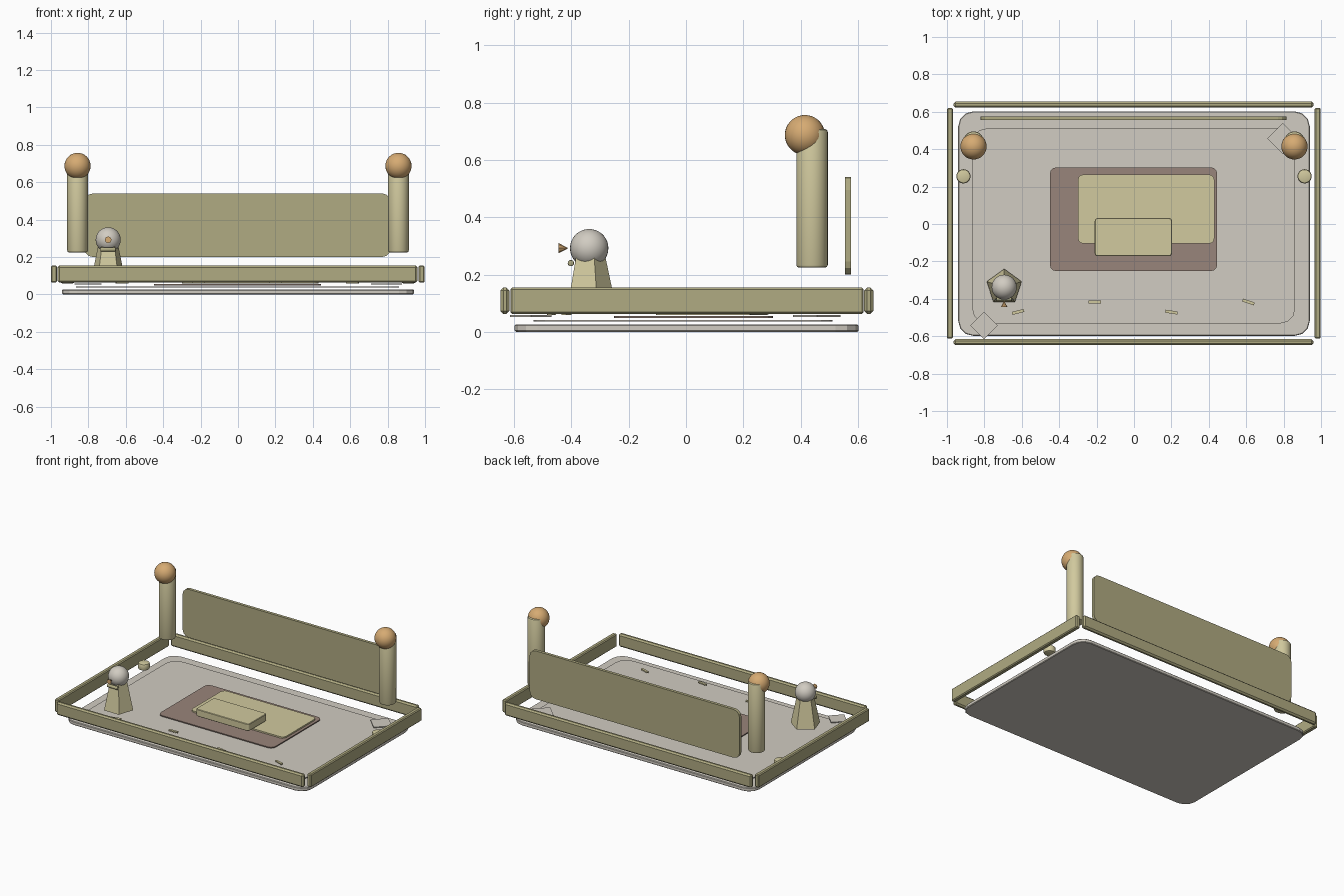
import bpy, bmesh, math
from mathutils import Matrix, Vector

if "Cube" in bpy.data.objects:
    bpy.data.objects.remove(bpy.data.objects["Cube"])


def material(name, rgb):
    m = bpy.data.materials.new(name)
    lin = [c / 12.92 if c <= 0.04045 else ((c + 0.055) / 1.055) ** 2.4 for c in rgb]
    m.diffuse_color = (*lin, 1)
    m.use_nodes = True
    m.node_tree.nodes["Principled BSDF"].inputs["Base Color"].default_value = m.diffuse_color
    return m


GREY = material("warm_grey", (0.82, 0.80, 0.76))
KHAKI = material("light_khaki", (0.82, 0.79, 0.62))
OLIVE = material("dark_khaki", (0.69, 0.67, 0.51))
ORANGE = material("orange_tan", (0.84, 0.67, 0.45))
BROWN = material("dull_brown", (0.60, 0.52, 0.48))


def finish(bm, name, mat, bevel=0.0, segments=1, smooth=False):
    if bevel:
        edges = [e for e in bm.edges if e.calc_face_angle(0) > 0.8]
        bmesh.ops.bevel(bm, geom=edges, offset=bevel, segments=segments,
                        profile=0.5, affect='EDGES', clamp_overlap=True)
    bmesh.ops.recalc_face_normals(bm, faces=bm.faces)
    me = bpy.data.meshes.new(name)
    bm.to_mesh(me)
    bm.free()
    ob = bpy.data.objects.new(name, me)
    bpy.context.collection.objects.link(ob)
    me.materials.append(mat)
    if smooth:
        bpy.ops.object.select_all(action='DESELECT')
        ob.select_set(True)
        bpy.context.view_layer.objects.active = ob
        bpy.ops.object.shade_smooth_by_angle(angle=math.radians(40))
    return ob


def box(name, mat, x, y, z, bevel=0.0, turn=0.0):
    """Box from (min, max) ranges, turned about its own vertical axis."""
    bm = bmesh.new()
    size = Vector((x[1] - x[0], y[1] - y[0], z[1] - z[0]))
    mid = Vector((sum(x), sum(y), sum(z))) / 2
    m = (Matrix.Translation(mid) @ Matrix.Rotation(math.radians(turn), 4, 'Z')
         @ Matrix.Diagonal((*size, 1)))
    bmesh.ops.create_cube(bm, size=1, matrix=m)
    return finish(bm, name, mat, bevel)


def plate(name, mat, a, b, depth, radius, upright=False, bevel=0.0, steps=3):
    """Rounded rectangle over ranges a, b, extruded through depth."""
    bm = bmesh.new()
    pts = []
    corners = [(a[1], b[1], -1, -1), (a[0], b[1], 1, -1), (a[0], b[0], 1, 1), (a[1], b[0], -1, 1)]
    for q, (u, v, su, sv) in enumerate(corners):
        for i in range(steps + 1):
            t = math.pi / 2 * (q + i / steps)
            pts.append((u + su * radius + radius * math.cos(t),
                        v + sv * radius + radius * math.sin(t)))
    place = (lambda u, v, d: (u, d, v)) if upright else (lambda u, v, d: (u, v, d))
    face = bm.faces.new([bm.verts.new(place(u, v, depth[0])) for u, v in pts])
    new = bmesh.ops.extrude_face_region(bm, geom=[face])["geom"]
    shift = Vector(place(0, 0, depth[1] - depth[0]))
    bmesh.ops.translate(bm, vec=shift, verts=[g for g in new if isinstance(g, bmesh.types.BMVert)])
    return finish(bm, name, mat, bevel)


def cone(name, mat, centre, r1, r2, height, sides, matrix=Matrix(), bevel=0.0, smooth=True):
    bm = bmesh.new()
    bmesh.ops.create_cone(bm, cap_ends=True, segments=sides, radius1=r1, radius2=r2,
                          depth=height, matrix=Matrix.Translation(centre) @ matrix)
    return finish(bm, name, mat, bevel, 2, smooth)


def ball(name, mat, centre, r):
    bm = bmesh.new()
    bmesh.ops.create_uvsphere(bm, u_segments=32, v_segments=18, radius=r,
                              matrix=Matrix.Translation(centre))
    return finish(bm, name, mat, smooth=True)


# Base slab and the layers on it
plate("base_slab", GREY, (-0.94, 0.94), (-0.598, 0.602), (0, 0.026), 0.08, bevel=0.004)
plate("inner_sheet", GREY, (-0.865, 0.862), (-0.532, 0.512), (0.036, 0.042), 0.08)
plate("centre_mat", BROWN, (-0.45, 0.445), (-0.252, 0.303), (0.048, 0.055), 0.035)
plate("offset_panel", KHAKI, (-0.30, 0.43), (-0.105, 0.265), (0.059, 0.069), 0.03)
plate("centre_block", KHAKI, (-0.21, 0.203), (-0.172, 0.032), (0.077, 0.127), 0.016, bevel=0.003)

# Four border rails
for side, y in (("front", -0.632), ("back", 0.638)):
    box(side + "_rail", OLIVE, (-0.965, 0.96), (y - 0.016, y + 0.016), (0.063, 0.154), 0.01)
for side, x in (("left", -0.984), ("right", 0.982)):
    box(side + "_rail", OLIVE, (x - 0.016, x + 0.016), (-0.613, 0.62), (0.063, 0.154), 0.006)

# Upright back board
plate("back_board", OLIVE, (-0.82, 0.815), (0.20, 0.54), (0.555, 0.576), 0.045, upright=True)

# Posts with ball tops, and small side buttons
for side, s in (("left", -1), ("right", 1)):
    x = 0.858 * s
    cone(side + "_post", KHAKI, (x, 0.44, 0.466), 0.055, 0.055, 0.484, 32, bevel=0.01)
    ball(side + "_post_ball", ORANGE, (x, 0.415, 0.687), 0.07)
    cone(side + "_button", KHAKI, (0.912 * s, 0.255, 0.082), 0.038, 0.038, 0.046, 24, bevel=0.01)

# Flat corner diamonds
for name, x, y, r in (("front_diamond", -0.802, -0.542, 0.073), ("back_diamond", 0.795, 0.457, 0.083)):
    h = r / math.sqrt(2)
    box(name, GREY, (x - h, x + h), (y - h, y + h), (0.052, 0.058), turn=45)

# Small scattered strips
for i, (x, y, turn) in enumerate([(-0.62, -0.47, 14), (-0.21, -0.417, 2),
                                  (0.20, -0.471, -9), (0.612, -0.417, -18)]):
    box("strip_%d" % (i + 1), KHAKI, (x - 0.033, x + 0.033), (y - 0.008, y + 0.008),
        (0.059, 0.067), turn=turn)

# Little figure: five-sided body, round head, nose and neck bar
fx, fy = -0.694, -0.338
turn = Matrix.Rotation(math.radians(90), 4, 'Z')
body = cone("figure_body", KHAKI, (0, 0, 0), 0.098, 0.055, 0.205, 5, smooth=False)
body.data.transform(Matrix.Rotation(-max(
    body.data.vertices, key=lambda v: v.co.y).co.xy.angle_signed(Vector((0, 1))), 4, 'Z'))
body.data.transform(Matrix.Translation((fx, fy, 0.167)))
ball("figure_head", GREY, (fx, fy, 0.292), 0.067)
cone("figure_nose", ORANGE, (fx, -0.428, 0.292), 0.018, 0.0, 0.034, 8,
     Matrix.Rotation(math.radians(-90), 4, 'X'), smooth=False)
cone("figure_neck_bar", OLIVE, (fx, -0.402, 0.24), 0.011, 0.011, 0.082, 16,
     Matrix.Rotation(math.radians(90), 4, 'Y'), bevel=0.004)
